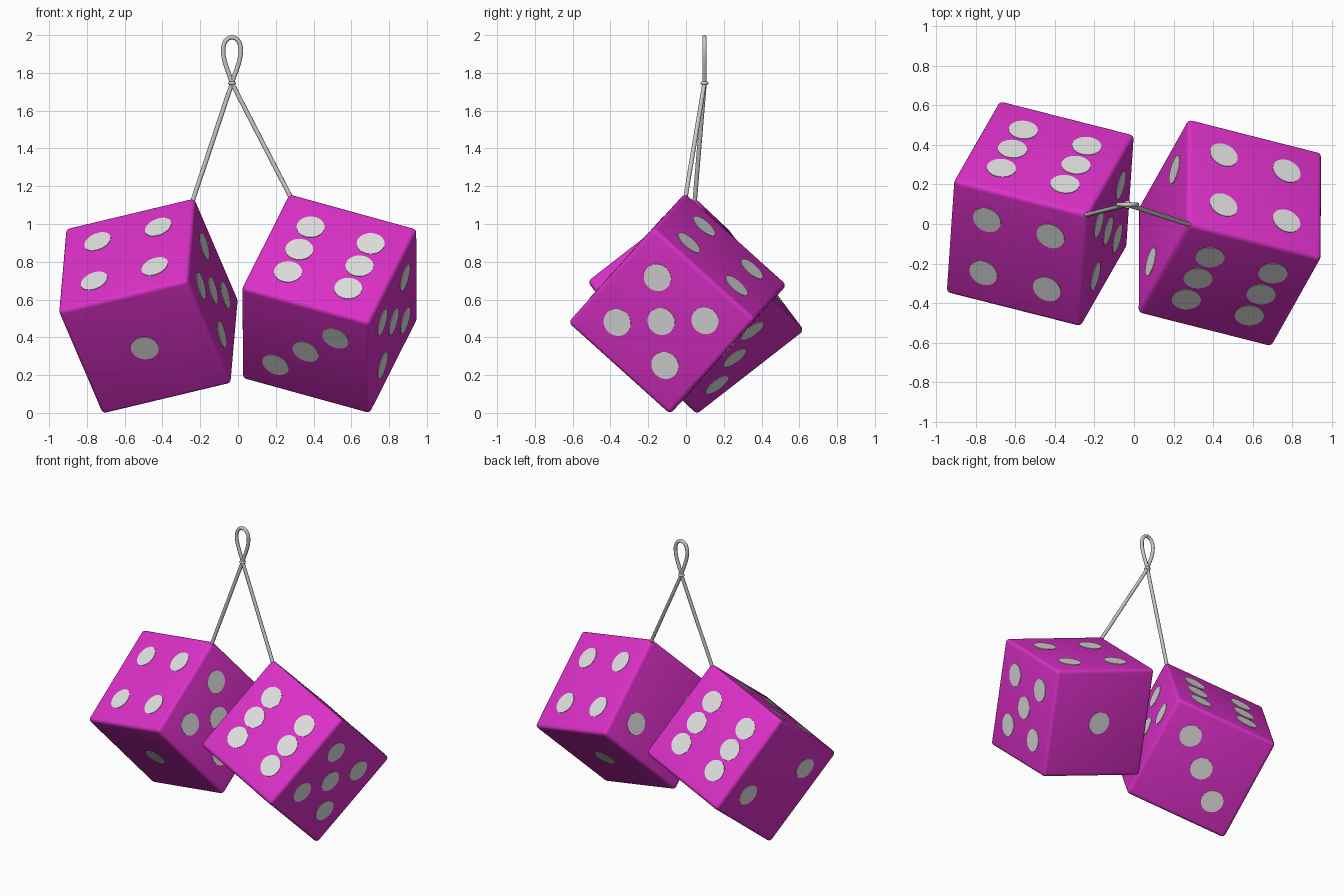
import bpy, bmesh, math
from mathutils import Vector, Matrix

if "Cube" in bpy.data.objects:
    bpy.data.objects.remove(bpy.data.objects["Cube"])

SIDE, ROUND = 0.725, 0.024      # die size and edge rounding
PIP_R, STEP, PROUD = 0.074, 0.17, 0.003


def material(name, rgb):
    m = bpy.data.materials.new(name)
    m.diffuse_color = (*rgb, 1)
    m.use_nodes = True
    m.node_tree.nodes["Principled BSDF"].inputs["Base Color"].default_value = m.diffuse_color
    return m


MAGENTA = material("magenta", (0.72, 0.03, 0.58))
WHITE = material("pip white", (0.74, 0.74, 0.74))
GREY = material("cord grey", (0.58, 0.58, 0.58))

# pip layouts on a face grid (first axis, second axis)
CORNERS = [(-1, -1), (-1, 1), (1, -1), (1, 1)]
PIPS = {
    1: [(0, 0)],
    "2 falling": [(-1, 1), (1, -1)],
    "3 rising": [(-1, -1), (0, 0), (1, 1)],
    "3 falling": [(-1, 1), (0, 0), (1, -1)],
    4: CORNERS,
    5: CORNERS + [(0, 0)],
    6: CORNERS + [(-1, 0), (1, 0)],
}


def add_object(name, bm, mat):
    bmesh.ops.recalc_face_normals(bm, faces=bm.faces)
    me = bpy.data.meshes.new(name)
    bm.to_mesh(me)
    bm.free()
    me.materials.append(mat)
    ob = bpy.data.objects.new(name, me)
    bpy.context.collection.objects.link(ob)
    bpy.ops.object.select_all(action='DESELECT')
    ob.select_set(True)
    bpy.context.view_layer.objects.active = ob
    bpy.ops.object.shade_smooth_by_angle(angle=math.radians(35))
    return ob


def die(name, centre, u, v, faces):
    """Die hanging by a corner; u, v, w are the edges leaving that corner."""
    centre = Vector(centre)
    u = Vector(u).normalized()
    v = Vector(v)
    v = (v - u * v.dot(u)).normalized()
    cross = u.cross(v)
    w = cross if cross.z < 0 else -cross
    axes = (u, v, w)

    # rounded cube
    bm = bmesh.new()
    bmesh.ops.create_cube(bm, size=SIDE)
    bmesh.ops.bevel(bm, geom=bm.edges[:], offset=ROUND, segments=4,
                    profile=0.5, affect='EDGES')
    rot = Matrix((u, v, cross)).transposed().to_4x4()
    bm.transform(Matrix.Translation(centre) @ rot)
    add_object(name, bm, MAGENTA)

    # thin round pips, one layout per face
    bm = bmesh.new()
    for (axis, sign), layout in faces.items():
        n = axes[axis] * sign
        a, b = [axes[i] for i in range(3) if i != axis]
        turn = n.to_track_quat('Z', 'Y').to_matrix().to_4x4()
        for i, j in PIPS[layout]:
            pos = centre + n * (SIDE / 2) + (a * i + b * j) * STEP
            bmesh.ops.create_cone(bm, cap_ends=True, segments=40,
                                  radius1=PIP_R, radius2=PIP_R, depth=2 * PROUD,
                                  matrix=Matrix.Translation(pos) @ turn)
    add_object(name + "_pips", bm, WHITE)
    return centre - (u + v + w) * (SIDE / 2 - 0.02)


U, V, W = 0, 1, 2
left_corner = die("left_die", (-0.474, 0.052, 0.566),
                  (-0.67, 0.17, -0.16), (-0.03, -0.57, -0.44),
                  {(W, -1): 4, (W, 1): "3 rising", (V, 1): 1,
                   (V, -1): 6, (U, -1): 5, (U, 1): "2 falling"})
right_corner = die("right_die", (0.485, -0.045, 0.578),
                   (0.67, -0.17, -0.185), (-0.24, -0.44, -0.49),
                   {(W, -1): 6, (W, 1): 1, (V, 1): "3 falling",
                    (V, -1): 4, (U, 1): 5, (U, -1): "2 falling"})

# cord: left string, teardrop loop, right string
KNOT = Vector((-0.032, 0.098, 1.745))
CORD_R = 0.012
path = [left_corner]
for k in range(49):
    t = 2 * math.pi * k / 48
    path.append(KNOT + Vector((0.067 * math.sin(t) * max(0, math.sin(t / 2)) ** 1.5,
                               0, 0.243 * (1 - math.cos(t)) / 2)))
path.append(right_corner)
cu = bpy.data.curves.new("cord", 'CURVE')
cu.dimensions = '3D'
cu.bevel_depth = CORD_R
cu.bevel_resolution = 3
cu.use_fill_caps = True
sp = cu.splines.new('POLY')
sp.points.add(len(path) - 1)
for p, co in zip(sp.points, path):
    p.co = (*co, 1)
    p.radius = 1
cu.materials.append(GREY)
cord = bpy.data.objects.new("cord", cu)
bpy.context.collection.objects.link(cord)
bpy.ops.object.select_all(action='DESELECT')
cord.select_set(True)
bpy.context.view_layer.objects.active = cord
bpy.ops.object.convert(target='MESH')
bpy.ops.object.shade_smooth_by_angle(angle=math.radians(50))

# knot: small wrapped band where the strings cross
bpy.ops.mesh.primitive_torus_add(location=KNOT, major_radius=0.012, minor_radius=0.009,
                                 major_segments=24, minor_segments=10)
knot = bpy.context.object
knot.name = "knot"
knot.data.materials.append(GREY)
bpy.ops.object.shade_smooth_by_angle(angle=math.radians(60))
